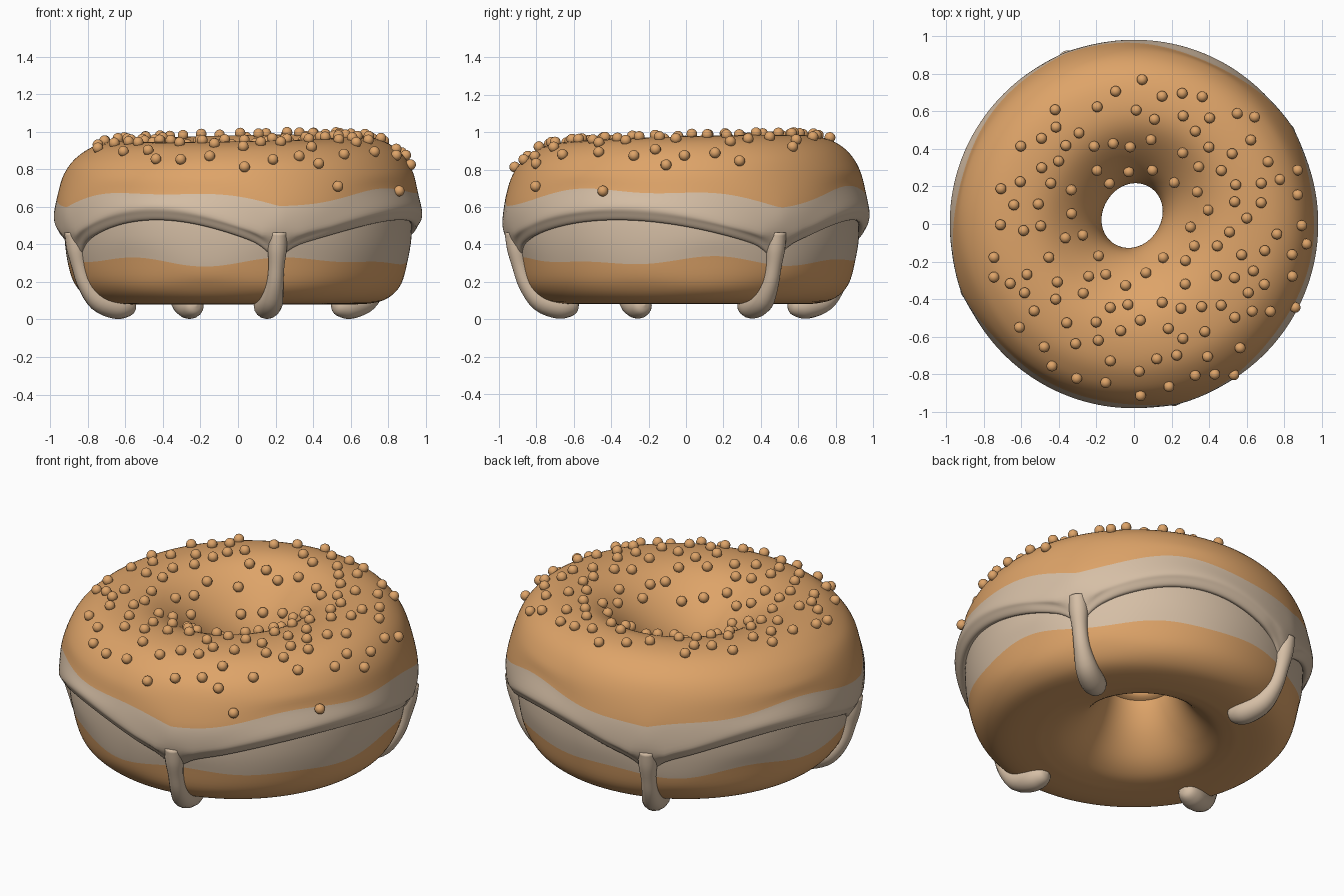
import bpy, bmesh, math, random
from mathutils import Vector
from mathutils.bvhtree import BVHTree

if "Cube" in bpy.data.objects:
    bpy.data.objects.remove(bpy.data.objects["Cube"])

random.seed(4)
SEG = 192
SUB = 5
DRIPS = [-158, -77, 31, 112]          # drip directions in degrees


def material(name, col):
    m = bpy.data.materials.new(name)
    m.diffuse_color = (*col, 1)
    m.use_nodes = True
    m.node_tree.nodes["Principled BSDF"].inputs["Base Color"].default_value = m.diffuse_color
    return m


DOUGH = material("golden_dough", (0.73, 0.37, 0.14))
CREAM = material("cream", (0.67, 0.52, 0.38))


def catmull(pts, t):
    # smooth value through a list of tuples, t in 0..len-1
    n = len(pts)
    i = min(int(t), n - 2)
    f = t - i
    a, b, c, d = (pts[max(0, min(n - 1, i + k))] for k in (-1, 0, 1, 2))
    return [0.5 * (2 * q + (r - p) * f + (2 * p - 5 * q + 4 * r - s) * f * f
                   + (3 * q - p - 3 * r + s) * f ** 3) for p, q, r, s in zip(a, b, c, d)]


def arch(deg):
    # 0 at each drip, 1 midway between drips
    d = (deg + 158) % 360
    stops = [(x + 158) % 360 for x in DRIPS] + [360]
    for a, b in zip(stops, stops[1:]):
        if a <= d <= b:
            return math.sin(math.pi * (d - a) / (b - a))


def drip_gap(deg):
    return min(abs((deg - x + 180) % 360 - 180) for x in DRIPS)


def place(r, z, th):
    # ring position with off-centre hole and slightly tilted top
    k = max(0, min(1, (0.75 - r) / 0.5))
    k = k * k * (3 - 2 * k)
    oval = 1 + 0.07 * k * math.cos(2 * th - 2.0)
    x = r * oval * math.cos(th) - 0.01 * k
    y = r * oval * math.sin(th) + 0.045 * k
    up = max(0, min(1, (z - 0.6) / 0.3))
    return Vector((x, y, z + up * (0.02 * x + 0.027 * y)))


def finish(name, bm, mats):
    bmesh.ops.recalc_face_normals(bm, faces=bm.faces)
    me = bpy.data.meshes.new(name)
    bm.to_mesh(me)
    for m in mats:
        me.materials.append(m)
    for p in me.polygons:
        p.use_smooth = True
    ob = bpy.data.objects.new(name, me)
    bpy.context.collection.objects.link(ob)
    return ob


def ring_body(profile, cream_keys):
    # revolve an angle-dependent profile; faces between two keys are cream
    bm = bmesh.new()
    cols = []
    for s in range(SEG):
        th = 2 * math.pi * s / SEG
        keys = profile(math.degrees(th))
        rows = (len(keys) - 1) * SUB
        cols.append([bm.verts.new(place(*catmull(keys, j / SUB), th)) for j in range(rows + 1)])
    for s in range(SEG):
        a, b = cols[s], cols[(s + 1) % SEG]
        for j in range(len(a) - 1):
            f = bm.faces.new((a[j], b[j], b[j + 1], a[j + 1]))
            f.material_index = int(cream_keys[0] * SUB <= j < cream_keys[1] * SUB)
    bmesh.ops.remove_doubles(bm, verts=bm.verts, dist=1e-5)
    return bm


# dough ring: cream waist above a wavy line
def dough_profile(deg):
    t = math.radians(deg)
    w = 0.31 + 0.016 * math.sin(5 * t + 1) + 0.012 * math.sin(8 * t)
    return [(.55, .08), (.70, .085), (.80, .115), (.87, .19), (.906, w), (.925, .45),
            (.915, .6), (.85, .75), (.6, .88), (.36, .75), (.23, .58), (.205, .45),
            (.25, .3), (.34, .17), (.44, .1), (.55, .08)]


finish("dough_ring", ring_body(dough_profile, (4, 7)), [DOUGH, CREAM])


# icing: wavy lip with a cream border
def icing_profile(deg):
    a = arch(deg)
    e = 0.37 + 0.165 * a - 0.04 * math.exp(-(drip_gap(deg) / 4.5) ** 2)
    b = 0.605 + 0.085 * a + 0.015 * math.sin(math.radians(7 * deg))
    rd = 0.925 - 0.3 * max(0, 0.45 - e)
    ro = 0.995 - 0.35 * max(0, b - 0.57)
    return [(rd - .04, e + .03), (rd + .015, e - .005), (rd + .045, e + .03),
            (.982, max(e + .07, .47)), (ro, b), (.928, .785), (.86, .88), (.75, .945),
            (.6, .965), (.47, .94), (.35, .865), (.25, .76), (.19, .65), (.168, .53),
            (.175, .46), (.23, .43)]


icing = ring_body(icing_profile, (0, 4))
tree = BVHTree.FromBMesh(icing)
finish("icing", icing, [DOUGH, CREAM])

# drips hugging the dough down to a rounded bulb: radius out, height, thickness
PATH = [(.945, .47, .05), (.93, .38, .052), (.912, .29, .043), (.875, .19, .046),
        (.80, .105, .062), (.71, .075, .07), (.65, .073, .064), (.605, .076, .042),
        (.588, .077, .002)]


def drip(name, deg):
    th = math.radians(deg)
    out = Vector((math.cos(th), math.sin(th), 0))
    side = Vector((-out.y, out.x, 0))
    bm = bmesh.new()
    rings = []
    n = (len(PATH) - 1) * 4
    for i in range(n + 1):
        r, z, w = catmull(PATH, i / 4)
        r0, z0, _ = catmull(PATH, max(0, i / 4 - .1))
        r1, z1, _ = catmull(PATH, min(len(PATH) - 1, i / 4 + .1))
        tan = (out * (r1 - r0) + Vector((0, 0, z1 - z0))).normalized()
        nor = side.cross(tan)
        c = out * r + Vector((0, 0, z))
        rings.append([bm.verts.new(c + w * (side * math.cos(k * math.pi / 8)
                                            + nor * math.sin(k * math.pi / 8)))
                      for k in range(16)])
    for a, b in zip(rings, rings[1:]):
        for k in range(16):
            bm.faces.new((a[k], a[k - 1], b[k - 1], b[k]))
    bm.faces.new(rings[0])
    bm.faces.new(rings[-1])
    finish(name, bm, [CREAM])


for i, d in enumerate(DRIPS):
    drip(f"drip_{i + 1}", d)

# small round sprinkles scattered over the top, sparser on the left rim
bm = bmesh.new()
spots = []
for _ in range(6000):
    r, th = math.sqrt(random.uniform(.06, .93)), random.uniform(-math.pi, math.pi)
    if r > .85 + .11 * math.cos(th + .7) or len(spots) >= 128:
        continue
    p = Vector((r * math.cos(th), r * math.sin(th), 2))
    if any((p - q).length < .09 for q in spots):
        continue
    hit, nor, _, _ = tree.ray_cast(p, Vector((0, 0, -1)))
    if hit is None:
        continue
    spots.append(p)
    if nor.z < 0:
        nor = -nor
    new = bmesh.ops.create_uvsphere(bm, u_segments=14, v_segments=9, radius=.029)
    bmesh.ops.translate(bm, verts=new["verts"], vec=hit + nor * .012)
finish("sprinkles", bm, [DOUGH])
